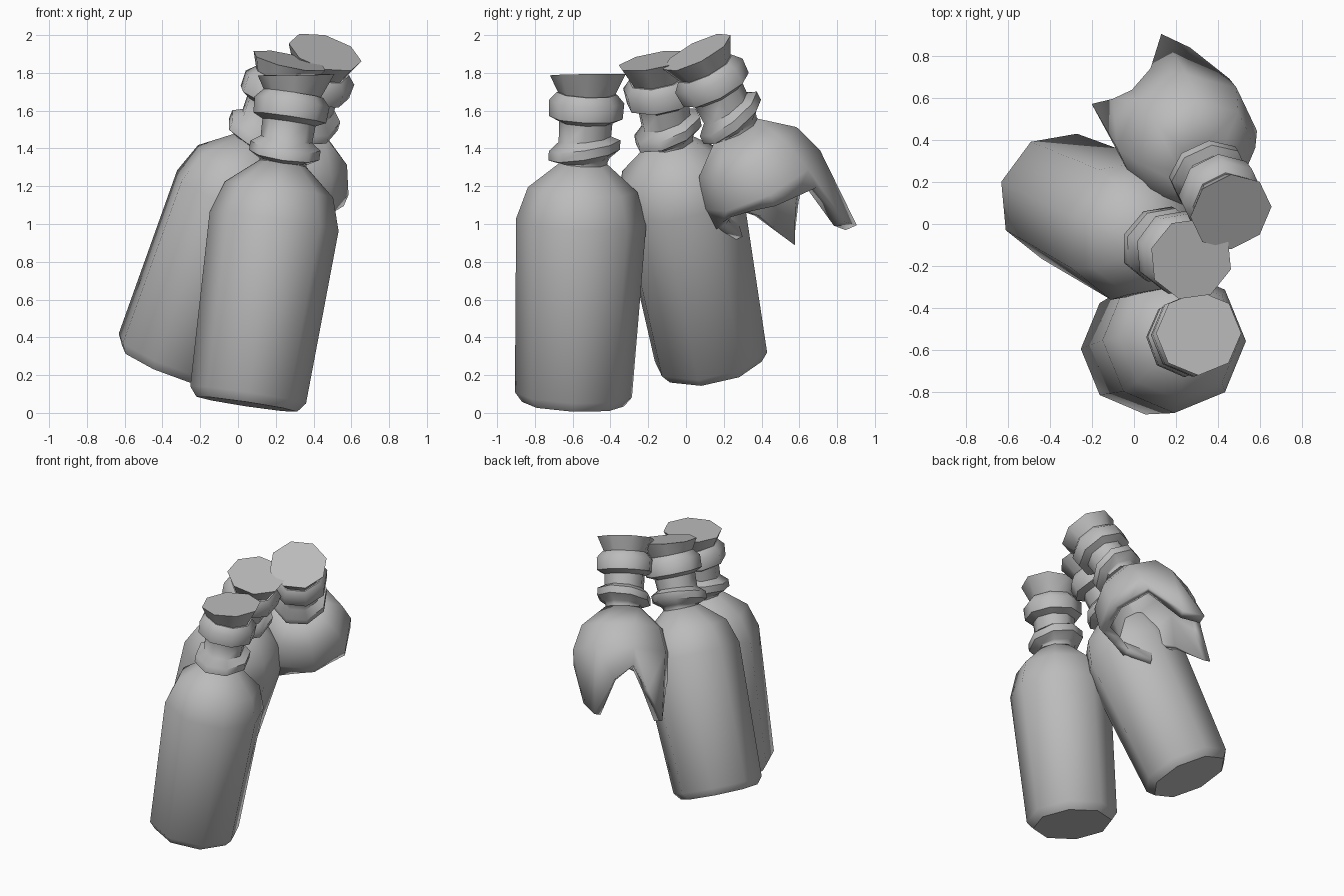
import bpy, bmesh, math
from mathutils import Vector

if "Cube" in bpy.data.objects:
    bpy.data.objects.remove(bpy.data.objects["Cube"])

SIDES = 8
LENGTH = 1.76

grey = bpy.data.materials.new("grey_glass")
grey.diffuse_color = (0.5, 0.5, 0.5, 1)
grey.use_nodes = True
grey.node_tree.nodes["Principled BSDF"].inputs["Base Color"].default_value = grey.diffuse_color


def lathe(name, spot, rows, jagged=None, thickness=0):
    """Octagonal rings along a leaning axis; row = radius, height, tilt x, tilt y.
    jagged = heights of a broken lower edge, at each corner and side middle."""
    top, lean, turn = spot
    axis = Vector((lean[0], lean[1], 1)).normalized()
    side = (Vector((1, 0, 0)) - axis * axis.x).normalized()
    back = axis.cross(side)
    base = Vector(top) - axis * LENGTH
    bm = bmesh.new()

    def point(r, a, h, kx=0, ky=0):
        c, s = r * math.cos(a), r * math.sin(a)
        return bm.verts.new(base + side * c + back * s + axis * (h + kx * c + ky * s))

    step = 2 * math.pi / SIDES
    rings = [[point(r, turn + step * i, h, kx, ky) for i in range(SIDES)]
             for r, h, kx, ky in rows]
    for lo, hi in zip(rings, rings[1:]):
        for i in range(SIDES):
            j = (i + 1) % SIDES
            bm.faces.new((lo[i], lo[j], hi[j], hi[i]))
    if jagged:
        n = len(jagged)
        edge = [point(0.338 * (math.cos(step / 2) if i % 2 else 1),
                      turn + step * i / 2, h) for i, h in enumerate(jagged)]
        for i in range(SIDES):
            j = (i + 1) % SIDES
            a, m, b = edge[2 * i], edge[2 * i + 1], edge[(2 * i + 2) % n]
            bm.faces.new((a, m, rings[0][i]))
            bm.faces.new((m, rings[0][j], rings[0][i]))
            bm.faces.new((m, b, rings[0][j]))
    else:
        bm.faces.new(rings[0][::-1])
        bm.faces.new(rings[-1])
    mesh = bpy.data.meshes.new(name)
    bm.to_mesh(mesh)
    bm.free()
    mesh.materials.append(grey)
    obj = bpy.data.objects.new(name, mesh)
    bpy.context.collection.objects.link(obj)
    if thickness:
        wall = obj.modifiers.new("wall", 'SOLIDIFY')
        wall.thickness = thickness
        wall.offset = -1
    bpy.context.view_layer.objects.active = obj
    obj.select_set(True)
    bpy.ops.object.shade_smooth_by_angle(angle=math.radians(47))
    obj.select_set(False)


def plain(*pairs):
    return [(r, h, 0, 0) for r, h in pairs]


def neck_and_cork(tag, spot, cork_tilt):
    # Neck with a slanted lower ring and a thick lip
    lathe(tag + "_neck", spot, plain((0.13, 1.25), (0.125, 1.30)) + [
        (0.135, 1.305, 0, 0.15), (0.188, 1.335, 0, 0.2), (0.188, 1.385, 0, 0.2),
        (0.138, 1.42, 0, 0.15)] + plain(
        (0.142, 1.51), (0.195, 1.535), (0.2, 1.62), (0.16, 1.665)))
    # Flared stopper
    lathe(tag + "_cork", spot, [(0.13, 1.62, 0, 0), (0.2, 1.765, *cork_tilt)])


SHOULDER = plain((0.345, 0.98), (0.29, 1.15), (0.125, 1.29))

# Top centre, lean and turn of each bottle
front = ((0.307, -0.52, 1.785), (0.15, 0.045), 0)
middle = ((0.27, -0.165, 1.86), (0.40, -0.19), math.radians(-17))
broken = ((0.46, 0.06, 1.905), (0.31, -0.51), 0)

# Whole bottles
for tag, spot, tilt in (("front_bottle", front, (0.17, 0.06)),
                        ("middle_bottle", middle, (0.16, 0))):
    lathe(tag + "_body", spot, plain((0.27, 0), (0.31, 0.05)) + SHOULDER)
    neck_and_cork(tag, spot, tilt)

# Broken bottle: jagged lower edge and a visible wall thickness
jagged = [0.91, 0.89, 0.87, 0.60, 0.52, 0.76, 0.86, 0.70,
          0.50, 0.74, 0.88, 0.72, 0.85, 0.90, 0.94, 0.93]
lathe("broken_bottle_body", broken, SHOULDER, jagged, 0.065)
neck_and_cork("broken_bottle", broken, (0, 0))
